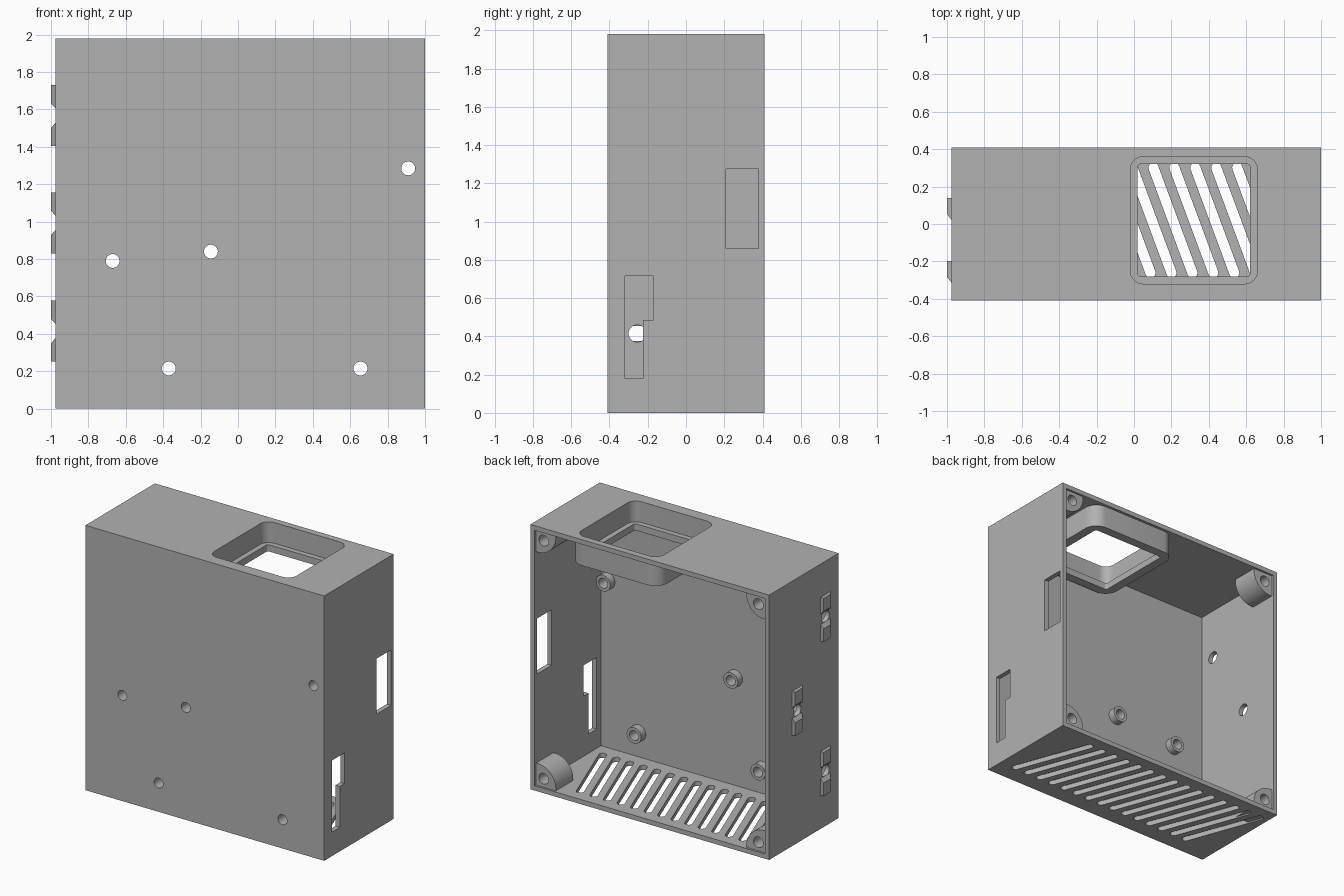
import bpy, bmesh, math

if "Cube" in bpy.data.objects:
    bpy.data.objects.remove(bpy.data.objects["Cube"], do_unlink=True)

X0, X1, Y0, Y1, H, T = -0.975, 1.0, -0.41, 0.41, 1.98, 0.035

grey = bpy.data.materials.new("light_grey_plastic")
grey.use_nodes = True
COLOR = (0.445, 0.445, 0.445, 1)
grey.diffuse_color = COLOR
grey.node_tree.nodes["Principled BSDF"].inputs["Base Color"].default_value = COLOR

PLACE = {
    "x": lambda u, v, w: (w, u, v),   # profile in y, z
    "y": lambda u, v, w: (u, w, v),   # profile in x, z
    "z": lambda u, v, w: (u, v, w),   # profile in x, y
}


def prism(name, pts, axis, a, b, top=None):
    """Extrude a 2D profile along an axis; top is an optional other end profile."""
    bm = bmesh.new()
    lo = [bm.verts.new(PLACE[axis](u, v, a)) for u, v in pts]
    hi = [bm.verts.new(PLACE[axis](u, v, b)) for u, v in (top or pts)]
    bm.faces.new(lo)
    bm.faces.new(hi)
    n = len(lo)
    for i in range(n):
        bm.faces.new((lo[i], lo[(i + 1) % n], hi[(i + 1) % n], hi[i]))
    bmesh.ops.recalc_face_normals(bm, faces=bm.faces)
    mesh = bpy.data.meshes.new(name)
    bm.to_mesh(mesh)
    bm.free()
    mesh.materials.append(grey)
    obj = bpy.data.objects.new(name, mesh)
    bpy.context.scene.collection.objects.link(obj)
    return obj


def rect(u0, u1, v0, v1):
    return [(u0, v0), (u1, v0), (u1, v1), (u0, v1)]


def arc(cu, cv, r, start, end, n):
    angles = [math.radians(start + (end - start) * i / n) for i in range(n + 1)]
    return [(cu + r * math.cos(t), cv + r * math.sin(t)) for t in angles]


def circle(cu, cv, r, n=32):
    return arc(cu, cv, r, 0, 360, n)[:-1]


def rounded(u0, u1, v0, v1, r):
    corners = [(u1 - r, v1 - r), (u0 + r, v1 - r), (u0 + r, v0 + r), (u1 - r, v0 + r)]
    return [p for i, (u, v) in enumerate(corners)
            for p in arc(u, v, r, 90 * i, 90 * i + 90, 8)]


def activate(obj):
    bpy.ops.object.select_all(action="DESELECT")
    obj.select_set(True)
    bpy.context.view_layer.objects.active = obj


def cut(obj, cutter):
    cutter.hide_render = True
    mod = obj.modifiers.new("cut", "BOOLEAN")
    mod.operation = "DIFFERENCE"
    mod.solver = "EXACT"
    mod.object = cutter
    activate(obj)
    bpy.ops.object.modifier_apply(modifier=mod.name)
    bpy.data.objects.remove(cutter, do_unlink=True)


parts = []

# Case shell, open at the back
shell = prism("case_shell", rect(X0, X1, 0, H), "y", Y0, Y1)
cut(shell, prism("cavity", rect(X0 + T, X1 - T, T, H - T), "y", Y0 + T, Y1 + 0.1))
parts.append(shell)

# Screw holes through the front, each with a standoff inside
for x, z in [(-0.67, 0.79), (-0.145, 0.84), (-0.37, 0.215), (0.655, 0.215), (0.91, 1.285)]:
    cut(shell, prism("screw_hole", circle(x, z, 0.037), "y", Y0 - 0.1, Y0 + 0.1))
    post = prism("standoff", circle(x, z, 0.06), "y", Y0 + T - 0.005, Y0 + T + 0.055)
    cut(post, prism("standoff_bore", circle(x, z, 0.037), "y", Y0 - 0.1, Y1))
    parts.append(post)

# Connector openings in the left wall
cut(shell, prism("socket_opening", rect(0.21, 0.38, 0.86, 1.275), "x", 0.9, 1.1))
step = [(-0.32, 0.18), (-0.225, 0.18), (-0.225, 0.485),
        (-0.17, 0.485), (-0.17, 0.715), (-0.32, 0.715)]
cut(shell, prism("stepped_opening", step, "x", 0.9, 1.1))

# Slanted vent slots in the floor
tilt = math.atan(0.37)
for i in range(15):
    slot = arc(0, 0.3, 0.027, 0, 180, 8) + arc(0, -0.3, 0.027, 180, 360, 8)
    cx = 0.768 - 0.112 * i
    pts = [(cx + u * math.cos(tilt) - v * math.sin(tilt),
            0.02 + u * math.sin(tilt) + v * math.cos(tilt)) for u, v in slot]
    cut(shell, prism("vent_slot", pts, "z", -0.1, 0.1))

# Fan recess hanging from the top wall
pocket = rounded(-0.02, 0.66, -0.32, 0.36, 0.07)
cut(shell, prism("fan_pocket", pocket, "z", H - 0.1, H + 0.1))
tub = prism("fan_recess", rounded(-0.05, 0.69, -0.35, 0.39, 0.1), "z", 1.775, H - 0.01)
cut(tub, prism("recess_pocket", pocket, "z", 1.825, H + 0.1))
cut(tub, prism("fan_opening", rounded(0.02, 0.62, -0.28, 0.32, 0.015), "z", 1.7, 1.9))
parts.append(tub)

# Lid screw bosses in the back corners
for cx, sx in ((X0, 1), (X1, -1)):
    for cz, sz in ((0, 1), (H, -1)):
        profile = arc(0.05, 0.05, 0.15, -15.5, 105.5, 20) + [(0.01, 0.01)]
        pts = [(cx + sx * u, cz + sz * v) for u, v in profile]
        boss = prism("corner_boss", pts, "y", 0.19, Y1 - 0.015)
        cut(boss, prism("boss_bore", circle(cx + sx * 0.1, cz + sz * 0.1, 0.04),
                        "y", 0.23, Y1 + 0.1))
        parts.append(boss)

# Mounting nubs on the right wall, a chamfered pair around each hole
for y, z in ((-0.255, 1.567), (0.08, 0.993), (-0.255, 0.415)):
    cut(shell, prism("mount_hole", circle(y, z, 0.045), "x", X0 - 0.1, X0 + 0.1))
    for s in (1, -1):
        base = rect(y - 0.06, y + 0.058, z + s * 0.038, z + s * 0.163)
        tip = rect(y - 0.027, y + 0.058, z + s * 0.065, z + s * 0.163)
        parts.append(prism("mount_nub", base, "x", X0, X0 - 0.025, tip))

# Smooth the round surfaces and keep the edges sharp
for obj in parts:
    activate(obj)
    bpy.ops.object.shade_smooth_by_angle(angle=math.radians(30))
